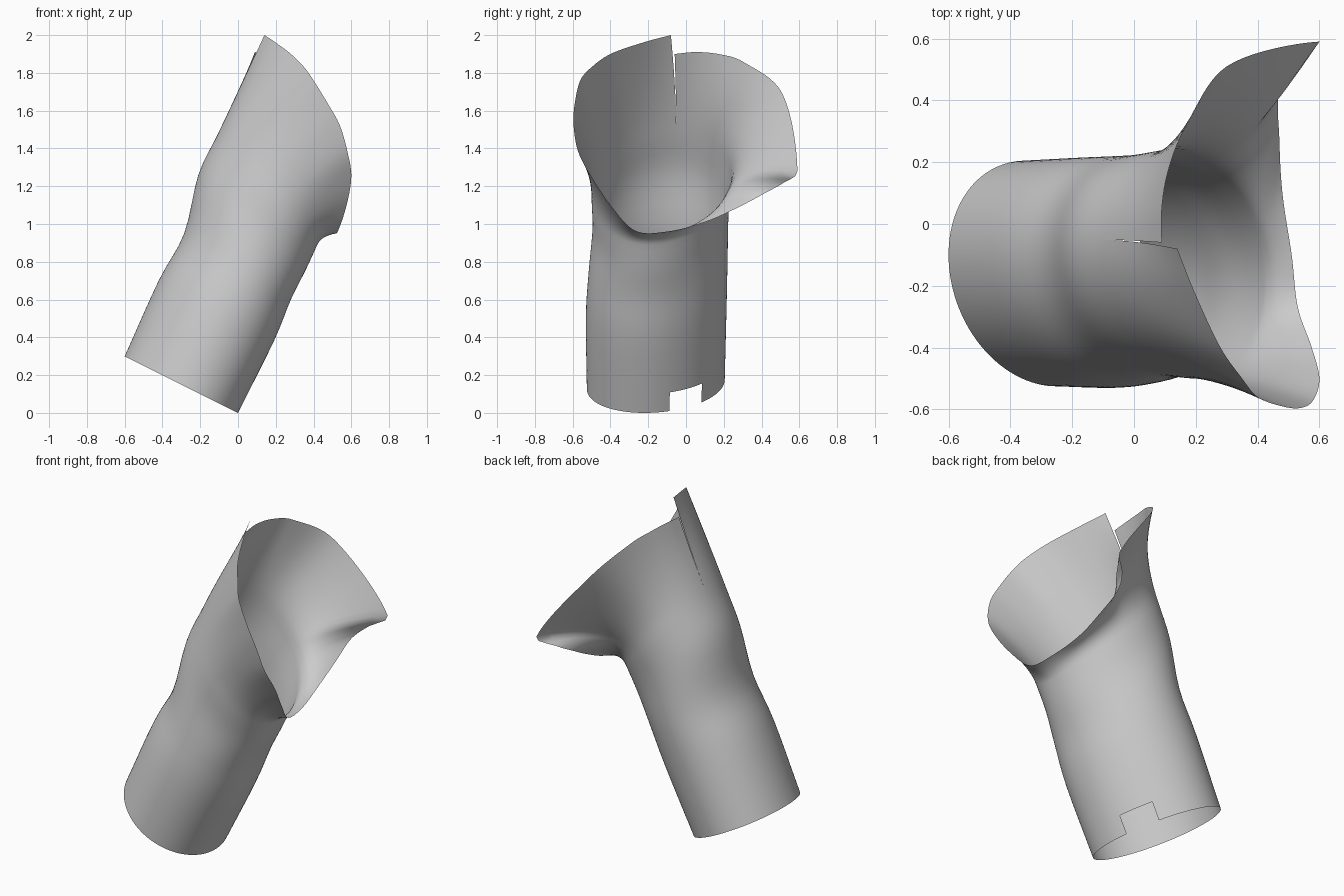
import bpy, bmesh, math
from mathutils import Vector

if "Cube" in bpy.data.objects:
    bpy.data.objects.remove(bpy.data.objects["Cube"])


def spline(table, t):
    """Smooth interpolation through rows of (parameter, values...)."""
    n = len(table)
    k = 0
    while k < n - 2 and t > table[k + 1][0]:
        k += 1

    def val(i):
        return Vector(table[i][1:])

    def slope(i):
        a, b = max(i - 1, 0), min(i + 1, n - 1)
        return (val(b) - val(a)) / (table[b][0] - table[a][0])

    h = table[k + 1][0] - table[k][0]
    u = (t - table[k][0]) / h
    return (val(k) * (2*u**3 - 3*u**2 + 1) + slope(k) * (h * (u**3 - 2*u**2 + u))
            + val(k + 1) * (3*u**2 - 2*u**3) + slope(k + 1) * (h * (u**3 - u**2)))


# Tube stations: level, left x, left z, right x, right z, y min, y max
TUBE = [
    (0, -0.60, 0.30, 0.00, 0.00, -0.52, 0.20),
    (1, -0.42, 0.70, 0.19, 0.38, -0.525, 0.21),
    (2, -0.285, 0.95, 0.28, 0.60, -0.51, 0.215),
    (3, -0.21, 1.26, 0.36, 0.76, -0.49, 0.22),
    (4, -0.11, 1.47, 0.42, 0.89, -0.495, 0.235),
]
# Flared rim: angle from the seam, x, y, z
RIM = [
    (3, .09, -.06, 1.90), (18, .09, .05, 1.91), (34, .11, .17, 1.90),
    (50, .16, .30, 1.86), (75, .30, .51, 1.69), (105, .60, .59, 1.28),
    (114, .52, .52, 1.22), (123, .47, .43, 1.17), (138, .47, .28, 1.09),
    (156, .48, .10, 1.01), (174, .51, -.10, .96), (195, .53, -.27, .965),
    (215, .575, -.40, 1.10), (230, .60, -.50, 1.25), (245, .58, -.57, 1.38),
    (260, .54, -.595, 1.52), (275, .48, -.59, 1.63), (290, .40, -.56, 1.76),
    (303, .35, -.50, 1.83), (320, .28, -.40, 1.90), (340, .20, -.23, 1.96),
    (363, .14, -.08, 2.00),
]
SKEW = 0.06


def tube_point(level, deg):
    lx, lz, rx, rz, y0, y1 = spline(TUBE, level)
    a = math.radians(deg)
    f = (1 - math.cos(a)) / 2
    y = (y0 + y1) / 2 + (y1 - y0) / 2 * math.sin(a) + SKEW * math.cos(a)
    return Vector((lx + (rx - lx) * f, y, lz + (rz - lz) * f))


AXIS = Vector((0.43, 0, 0.9)).normalized()


def flare_point(u, deg):
    a, c = tube_point(4, deg), spline(RIM, deg)
    b = a + AXIS * (c - a).length * 0.42
    return a * (1 - u)**2 + b * (2 * u * (1 - u)) + c * u**2


# Open sleeve: tube rows followed by flare rows, with a seam at the left side
angles = [3 + 3 * i for i in range(121)]
bm = bmesh.new()
rows = [[bm.verts.new(tube_point(i / 4, d)) for d in angles] for i in range(17)]
rows += [[bm.verts.new(flare_point(i / 10, d)) for d in angles] for i in range(1, 11)]
for i in range(len(rows) - 1):
    for j in range(120):
        # Notch in the bottom rim
        if i == 0 and 129 <= angles[j] < 159:
            continue
        bm.faces.new((rows[i][j], rows[i + 1][j], rows[i + 1][j + 1], rows[i][j + 1]))
bmesh.ops.delete(bm, geom=[v for v in bm.verts if not v.link_faces], context='VERTS')
# Close the seam except at the stepped flare
bmesh.ops.remove_doubles(bm, verts=bm.verts, dist=0.0005)
for f in bm.faces:
    f.smooth = True
mesh = bpy.data.meshes.new("flared_sleeve")
bm.to_mesh(mesh)
bm.free()
sleeve = bpy.data.objects.new("flared_sleeve", mesh)
bpy.context.collection.objects.link(sleeve)
